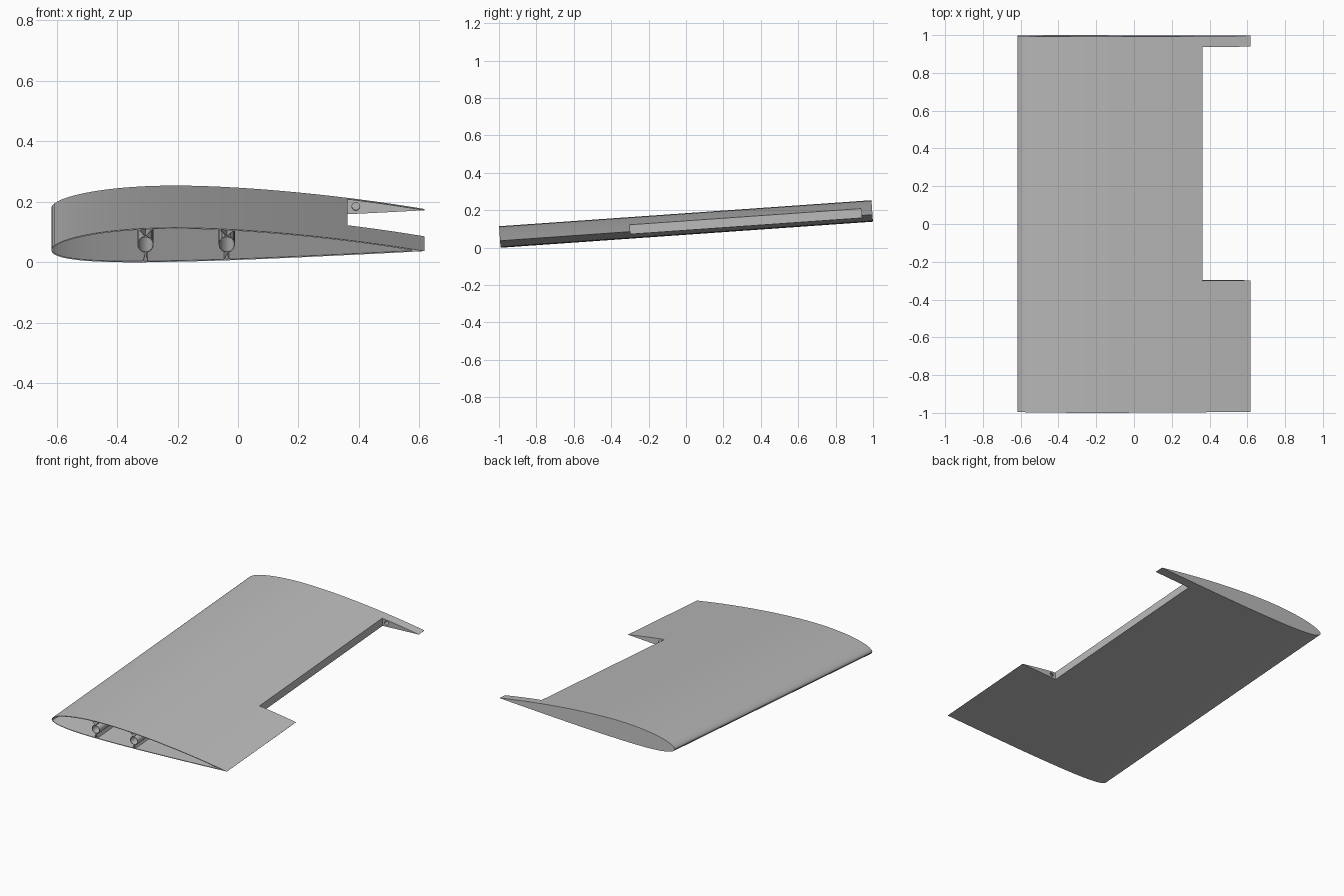
import bpy, bmesh, math
from mathutils import Matrix

cube = bpy.data.objects.get("Cube")
if cube:
    bpy.data.objects.remove(cube)

CHORD, LE = 1.236, -0.618
HALF = 0.998          # half span
SKIN = 0.004
TILT = Matrix.Translation((0, 0.004, 0.0685)) @ Matrix.Rotation(math.radians(4), 4, 'X')

grey = bpy.data.materials.new("light grey")
grey.use_nodes = True
grey.diffuse_color = (0.5, 0.5, 0.5, 1)
grey.node_tree.nodes["Principled BSDF"].inputs["Base Color"].default_value = (0.5, 0.5, 0.5, 1)


def surface(c, side, inset=0.0):
    """Height of the upper (+1) or lower (-1) surface at chord fraction c."""
    m, p, t = 0.016, 0.4, 0.092
    half = 5 * t * (0.2969 * math.sqrt(c) - 0.126 * c - 0.3516 * c**2 + 0.2843 * c**3 - 0.1036 * c**4)
    q = p if c < p else 1 - p
    camber = m * (1 - ((c - p) / q) ** 2)
    return 0.041 - 0.003 * c + CHORD * camber + side * max(CHORD * half - inset, 0.0003)


def airfoil(c0, c1, inset=0.0, n=36):
    cs = [c0 + (c1 - c0) * (1 - math.cos(math.pi * i / n)) / 2 for i in range(n + 1)]
    top = [(LE + CHORD * c, surface(c, 1, inset)) for c in cs]
    low = [(LE + CHORD * c, surface(c, -1, inset)) for c in cs]
    if c0 == 0:
        low = low[1:]
    return top + low[::-1]


def prism(name, outline, y0, y1, hole=None):
    """Extrude an x-z outline along the span; a hole outline makes an open tube."""
    bm = bmesh.new()
    loops = [[[bm.verts.new((x, y, z)) for x, z in o] for y in (y0, y1)]
             for o in ([outline, hole] if hole else [outline])]
    n = len(outline)
    for a, b in loops:
        for i in range(n):
            bm.faces.new((a[i], a[(i + 1) % n], b[(i + 1) % n], b[i]))
    for e in (0, 1):
        if hole:
            o, h = loops[0][e], loops[1][e]
            for i in range(n):
                j = (i + 1) % n
                bm.faces.new((o[i], o[j], h[j], h[i]))
        else:
            bm.faces.new(loops[0][e])
    bmesh.ops.recalc_face_normals(bm, faces=bm.faces)
    bm.transform(TILT)
    mesh = bpy.data.meshes.new(name)
    bm.to_mesh(mesh)
    bm.free()
    mesh.materials.append(grey)
    ob = bpy.data.objects.new(name, mesh)
    bpy.context.collection.objects.link(ob)
    return ob


def circle(x, z, r, n=24):
    return [(x + r * math.cos(2 * math.pi * i / n), z + r * math.sin(2 * math.pi * i / n)) for i in range(n)]


def box(x0, x1, z0, z1):
    return [(x0, z0), (x1, z0), (x1, z1), (x0, z1)]


def activate(ob):
    bpy.ops.object.select_all(action='DESELECT')
    ob.select_set(True)
    bpy.context.view_layer.objects.active = ob


def subtract(ob, cutter):
    mod = ob.modifiers.new("cut", 'BOOLEAN')
    mod.operation, mod.solver, mod.object = 'DIFFERENCE', 'EXACT', cutter
    activate(ob)
    bpy.ops.object.modifier_apply(modifier=mod.name)
    bpy.data.objects.remove(cutter)


def smooth(ob):
    activate(ob)
    bpy.ops.object.shade_smooth_by_angle(angle=math.radians(30))


# Hollow wing skin, open at the root and closed at the tip, with a flap cutout
X_CUT, Y_IN, Y_OUT = 0.362, -0.3, 0.94
wing = prism("wing_skin", airfoil(0, 1), -HALF, HALF)
subtract(wing, prism("flap_cutout", box(X_CUT, 0.8, -0.2, 0.3), Y_IN, Y_OUT))
cavity = prism("cavity", airfoil(0.004, 0.965, SKIN), -HALF - 0.1, HALF - 0.006)
subtract(cavity, prism("cutout_walls", box(X_CUT - 0.006, 0.8, -0.2, 0.3), Y_IN - 0.006, HALF + 0.1))
subtract(wing, cavity)

# Hinge pin holes in both ends of the cutout
subtract(wing, prism("hinge_hole", circle(0.39, 0.05, 0.013), Y_IN - 0.05, Y_OUT + 0.03))
smooth(wing)

# Two spar tubes braced to the skin
for label, x in (("front", -0.306), ("rear", -0.037)):
    zc, r = 0.06, 0.027
    tube = prism(label + "_spar_tube", circle(x, zc, r), -HALF, HALF - 0.006, circle(x, zc, r - 0.003))
    smooth(tube)
    for side, word in ((1, "upper"), (-1, "lower")):
        for s, hand in ((1, "left"), (-1, "right")):
            foot = x + s * (0.024 if side > 0 else 0.008)
            z_foot = surface((foot - LE) / CHORD, side, SKIN / 2)
            z_tube = zc + side * (r - 0.001)
            w = 0.0015
            prism(f"{label}_{word}_brace_{hand}",
                  [(x - w, z_tube), (x + w, z_tube), (foot + w, z_foot), (foot - w, z_foot)],
                  -HALF, HALF - 0.006)
